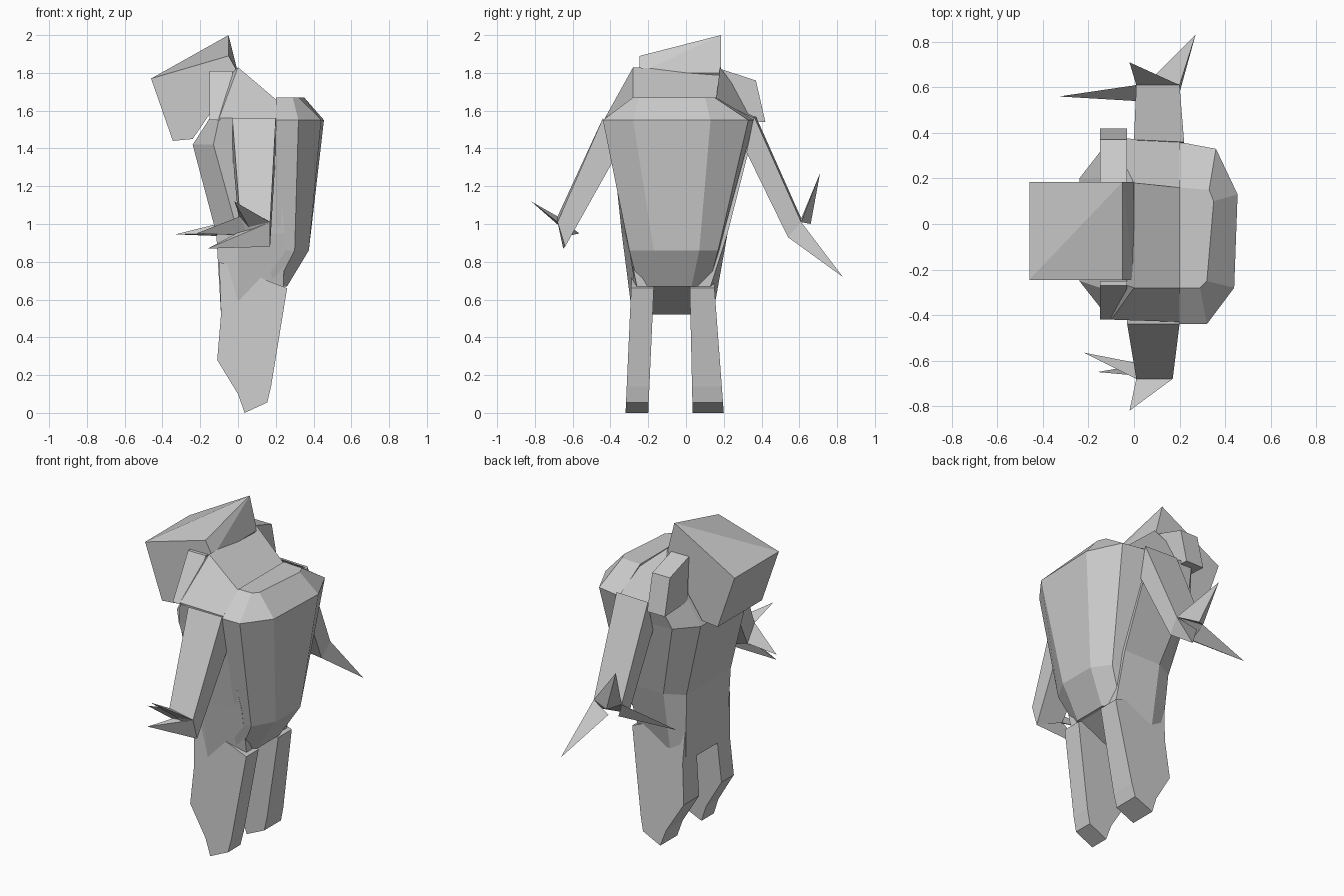
import bpy
import bmesh
from mathutils import Vector

if "Cube" in bpy.data.objects:
    bpy.data.objects.remove(bpy.data.objects["Cube"])

grey = bpy.data.materials.new("plain grey")
grey.use_nodes = True
grey.diffuse_color = (0.6, 0.6, 0.6, 1)
grey.node_tree.nodes["Principled BSDF"].inputs["Base Color"].default_value = (0.6, 0.6, 0.6, 1)


def finish(name, bm):
    bmesh.ops.recalc_face_normals(bm, faces=bm.faces)
    mesh = bpy.data.meshes.new(name)
    bm.to_mesh(mesh)
    bm.free()
    mesh.materials.append(grey)
    obj = bpy.data.objects.new(name, mesh)
    bpy.context.collection.objects.link(obj)
    return obj


def loft(name, rings):
    """Skin a stack of matching rings and cap both ends."""
    bm = bmesh.new()
    rows = [[bm.verts.new(p) for p in ring] for ring in rings]
    n = len(rows[0])
    for low, high in zip(rows, rows[1:]):
        for i in range(n):
            j = (i + 1) % n
            bm.faces.new((low[i], low[j], high[j], high[i]))
    bm.faces.new(rows[0])
    bm.faces.new(rows[-1])
    return finish(name, bm)


def hull(name, points):
    """Convex solid around a few corner points."""
    bm = bmesh.new()
    for p in points:
        bm.verts.new(p)
    bmesh.ops.convex_hull(bm, input=bm.verts)
    return finish(name, bm)


def level(z, *points):
    return [(x, y, z) for x, y in points]


# Torso with a raised neck hump
loft("torso", [
    [(-.09, -.27, .52), (-.09, .13, .52), (0, .15, .56),
     (.24, .13, .67), (.24, -.26, .67), (0, -.29, .56)],
    level(.95, (-.115, -.27), (-.115, .16), (0, .22), (.25, .22), (.25, -.32), (0, -.34)),
    level(1.42, (-.24, -.25), (-.24, .2), (-.13, .32), (.2, .34), (.2, -.41), (-.13, -.39)),
    level(1.56, (-.15, -.28), (-.15, .2), (-.1, .38), (.2, .36), (.2, -.43), (-.1, -.42)),
    [(-.03, -.27, 1.8), (-.03, .18, 1.8), (0, .18, 1.83),
     (.2, .16, 1.66), (.2, -.28, 1.66), (0, -.28, 1.83)],
])

# Tapered pack on the back
loft("backpack", [
    level(.67, (.15, -.27), (.2, -.25), (.26, -.18), (.26, .03), (.2, .12), (.15, .14)),
    level(.86, (.2, -.3), (.3, -.3), (.375, -.17), (.375, .07), (.3, .17), (.2, .18)),
    level(1.55, (.2, -.44), (.32, -.44), (.44, -.28), (.455, .13), (.36, .33), (.2, .36)),
    level(1.67, (.2, -.28), (.29, -.28), (.32, -.25), (.35, .1), (.33, .15), (.2, .16)),
])

# Box head with a slanted crown
hull("head", [(x, y, z) for y, crown in ((-.245, 1.89), (.185, 2.0))
              for x, z in ((-.46, 1.77), (-.05, crown), (0, 1.8), (-.24, 1.45), (-.345, 1.44))])

# Collar slabs on either side of the head
for name, profile in (
    ("collar_right", ((-.42, 1.55), (-.27, 1.81), (-.25, 1.81), (-.25, 1.55))),
    ("collar_left", ((.42, 1.54), (.37, 1.76), (.185, 1.82), (.2, 1.55))),
):
    hull(name, [(x, y, z) for x in (-.15, -.03) for y, z in profile])

# Legs share one side profile and splay outward toward the feet
leg_profile = ((-.1, .8), (-.09, .52), (-.11, .28), (0, .1),
               (.035, 0), (.155, .055), (.175, .14), (.26, .66))
for name, top, foot in (("leg_right", (-.29, -.17), (-.32, -.2)),
                        ("leg_left", (.02, .15), (.035, .2))):
    loft(name, [[(x, foot[i] + (top[i] - foot[i]) * z / .67, z) for x, z in leg_profile]
                for i in (0, 1)])


# Arms slope out from the shoulder and end in pointed claws
def arm(side, shoulder, hand, claws):
    loft("arm_" + side, [shoulder, hand])
    for claw, (corners, extra, tip) in claws.items():
        hull(claw + "_claw_" + side, [hand[i] for i in corners] + [extra, tip])


arm("right",
    [(-.03, -.44, 1.56), (.2, -.44, 1.56), (.2, -.36, 1.38), (-.03, -.36, 1.38)],
    [(.01, -.68, 1.04), (.17, -.68, 1.01), (.17, -.64, .88), (.01, -.61, .94)],
    {"outer": ((0, 1), (.06, -.66, .98), (-.02, -.82, 1.12)),
     "lower": ((1, 2), (.01, -.62, .96), (-.16, -.65, .87)),
     "front": ((0, 3), (.05, -.63, .94), (-.22, -.565, .95))})

arm("left",
    [(.0, .37, 1.57), (.22, .36, 1.57), (.22, .32, 1.38), (.0, .32, 1.38)],
    [(.01, .61, 1.03), (.2, .61, 1.01), (.19, .54, .93), (.01, .54, .95)],
    {"upper": ((0, 1), (.08, .66, 1.0), (-.02, .71, 1.27)),
     "lower": ((1, 2), (.08, .64, .96), (.27, .83, .72)),
     "front": ((0, 3), (.06, .57, .93), (-.33, .56, .945))})
